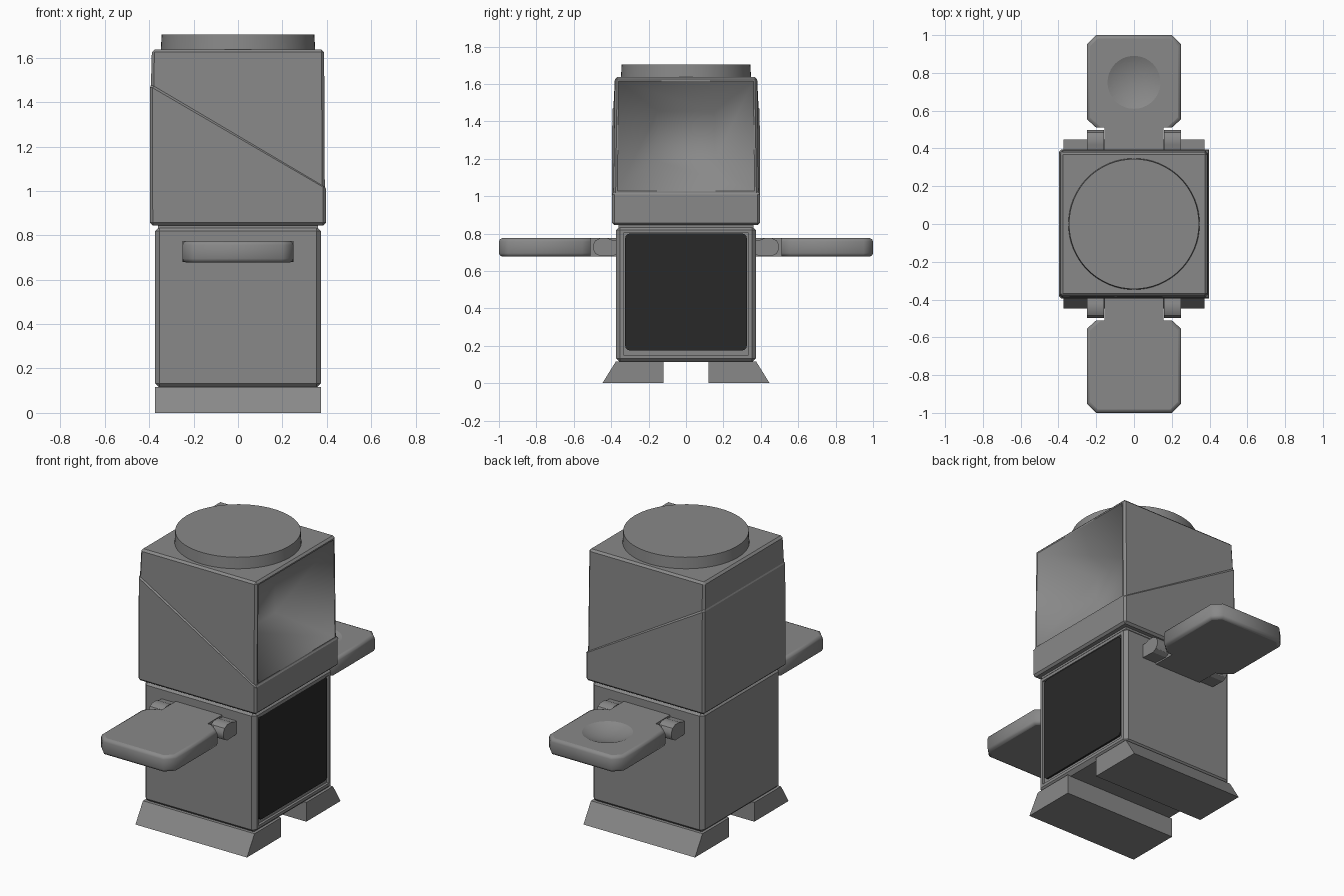
import bpy, bmesh, math
from mathutils import Vector

if "Cube" in bpy.data.objects:
    bpy.data.objects.remove(bpy.data.objects["Cube"])


def material(name, v):
    mat = bpy.data.materials.new(name)
    mat.diffuse_color = (v, v, v, 1)
    mat.use_nodes = True
    mat.node_tree.nodes["Principled BSDF"].inputs["Base Color"].default_value = mat.diffuse_color
    return mat


grey, dark = material("grey", 0.25), material("dark", 0.022)


def finish(name, bm, smooth=False, mat=grey):
    bmesh.ops.recalc_face_normals(bm, faces=bm.faces)
    me = bpy.data.meshes.new(name)
    bm.to_mesh(me)
    bm.free()
    me.materials.append(mat)
    ob = bpy.data.objects.new(name, me)
    bpy.context.collection.objects.link(ob)
    if smooth:
        bpy.context.view_layer.objects.active = ob
        ob.select_set(True)
        bpy.ops.object.shade_smooth_by_angle(angle=math.radians(30))
        ob.select_set(False)
    return ob


def bevel_sharp(bm, width, segments=1, limit=0.5):
    edges = [e for e in bm.edges if len(e.link_faces) == 2 and e.calc_face_angle() > limit]
    bmesh.ops.bevel(bm, geom=edges, offset=width, segments=segments, profile=0.5, affect='EDGES')


def prism(points, axis, lo, hi):
    """Extrude a 2D outline along x (points are y,z) or z (points are x,y)."""
    bm = bmesh.new()
    place = (lambda p, h: (h, p[0], p[1])) if axis == 'x' else (lambda p, h: (p[0], p[1], h))
    a = [bm.verts.new(place(p, lo)) for p in points]
    b = [bm.verts.new(place(p, hi)) for p in points]
    bm.faces.new(a)
    bm.faces.new(b)
    for i in range(len(a)):
        j = (i + 1) % len(a)
        bm.faces.new((a[i], a[j], b[j], b[i]))
    bmesh.ops.recalc_face_normals(bm, faces=bm.faces)
    return bm


def box(x, y, lo, hi):
    return prism([(-x, -y), (x, -y), (x, y), (-x, y)], 'z', lo, hi)


def face_right(bm, z):
    """Largest +x face above height z."""
    bm.normal_update()
    return max((f for f in bm.faces if f.normal.x > 0.9 and f.calc_center_median().z > z),
               key=lambda f: f.calc_area())


# Body with a recessed frame on the +x side
bm = box(0.373, 0.373, 0.113, 0.84)
bevel_sharp(bm, 0.02)
panel = face_right(bm, 0)
bmesh.ops.inset_region(bm, faces=[panel], thickness=0.025)
bmesh.ops.translate(bm, verts=bmesh.ops.extrude_discrete_faces(bm, faces=[panel])['faces'][0].verts,
                    vec=(-0.015, 0, 0))
finish("body", bm)

# Dark screen, rounded corners
r, outline = 0.025, []
for cy, cz, start in ((0.3, 0.775, 0), (-0.3, 0.775, 90), (-0.3, 0.2, 180), (0.3, 0.2, 270)):
    for k in range(4):
        t = math.radians(start + 30 * k)
        outline.append((cy + r * math.cos(t), cz + r * math.sin(t)))
finish("screen", prism(outline, 'x', 0.34, 0.369), mat=dark)

# Spacer between body and head
finish("neck", box(0.36, 0.36, 0.83, 0.86))

# Head: upright lower shell, diagonal step, upper shell leaning in
bm = bmesh.new()


def ring(x, y, z_left, z_right):
    return [bm.verts.new(p) for p in
            ((-x, -y, z_left), (x, -y, z_right), (x, y, z_right), (-x, y, z_left))]


rings = [ring(0.396, 0.395, 0.845, 0.845), ring(0.396, 0.395, 1.47, 1.01),
         ring(0.391, 0.388, 1.478, 1.018), ring(0.388, 0.38, 1.637, 1.637)]
for a, b in zip(rings, rings[1:]):
    for i in range(4):
        j = (i + 1) % 4
        bm.faces.new((a[i], a[j], b[j], b[i]))
bm.faces.new(rings[0])
bm.faces.new(rings[-1])
bmesh.ops.recalc_face_normals(bm, faces=bm.faces)
corners = [e for e in bm.edges if e.calc_face_angle() > 1.2]
bmesh.ops.bevel(bm, geom=corners, offset=0.012, segments=1, profile=0.5, affect='EDGES')

# Funnel-shaped opening in the +x side of the head
mouth = face_right(bm, 1.1)
bmesh.ops.inset_region(bm, faces=[mouth], thickness=0.012)
rim = list(mouth.verts)
back = bmesh.ops.extrude_discrete_faces(bm, faces=[mouth])['faces'][0]
mid = back.calc_center_median()
for v in back.verts:
    v.co = Vector((0.14, v.co.y * 0.42, mid.z + (v.co.z - mid.z) * 0.45))
back.smooth = True
walls = {f for e in back.edges for f in e.link_faces}
for f in walls:
    f.smooth = True
for e in {e for f in walls for e in f.edges}:
    e.smooth = all(f in walls for f in e.link_faces)
finish("head", bm)

# Round lid
bm = bmesh.new()
bmesh.ops.create_cone(bm, cap_ends=True, segments=64, radius1=0.348, radius2=0.344, depth=0.075)
bmesh.ops.translate(bm, verts=bm.verts, vec=(0, 0, 1.6675))
finish("lid", bm, True)

# Bowl cutter for the rear tray
bm = bmesh.new()
bmesh.ops.create_uvsphere(bm, u_segments=64, v_segments=96, radius=0.342)
for f in bm.faces:
    f.smooth = True
bmesh.ops.translate(bm, verts=bm.verts, vec=(0, 0.75, 0.775 + 0.312))
cutter = finish("bowl_cutter", bm)
cutter.hide_render = True
cutter.hide_viewport = True

half = [(0.155, 0.36), (0.155, 0.51), (0.2, 0.51), (0.25, 0.555), (0.25, 0.95), (0.2, 1.0)]
tray_outline = half + [(-x, y) for x, y in reversed(half)]
hinge_outline = [(0.36, 0.685), (0.46, 0.68), (0.485, 0.693), (0.497, 0.715), (0.497, 0.74),
                 (0.485, 0.762), (0.46, 0.775), (0.42, 0.775), (0.395, 0.765), (0.36, 0.765)]
foot_outline = [(0.12, 0), (0.447, 0), (0.375, 0.116), (0.12, 0.116)]

for side, s in (("rear", 1), ("front", -1)):
    flip = lambda pts: [(p[0], s * p[1]) for p in pts]
    flip_y = lambda pts: [(s * p[0], p[1]) for p in pts]
    # Folding tray: soft rim, flat top and bottom
    bm = prism(flip(tray_outline), 'z', 0.677, 0.775)
    soft = [e for e in bm.edges if abs(e.verts[0].co.z - e.verts[1].co.z) < 1e-4
            and abs(e.verts[0].co.y + e.verts[1].co.y) > 1.03]
    bmesh.ops.bevel(bm, geom=soft, offset=0.018, segments=2, profile=0.5, affect='EDGES')
    bm.normal_update()
    for f in bm.faces:
        f.smooth = abs(f.normal.z) < 0.95 and abs(f.calc_center_median().y) > 0.53
    for e in bm.edges:
        e.smooth = all(f.smooth for f in e.link_faces)
    tray = finish(side + "_tray", bm)
    if s > 0:
        cut = tray.modifiers.new("bowl", 'BOOLEAN')
        cut.operation, cut.solver, cut.object = 'DIFFERENCE', 'EXACT', cutter
    # Hinges
    for hand, x in (("left", -0.25), ("right", 0.16)):
        finish(f"{side}_{hand}_hinge", prism(flip_y(hinge_outline), 'x', x, x + 0.09), True)
    # Sloped foot
    finish(side + "_foot", prism(flip_y(foot_outline), 'x', -0.373, 0.373))
